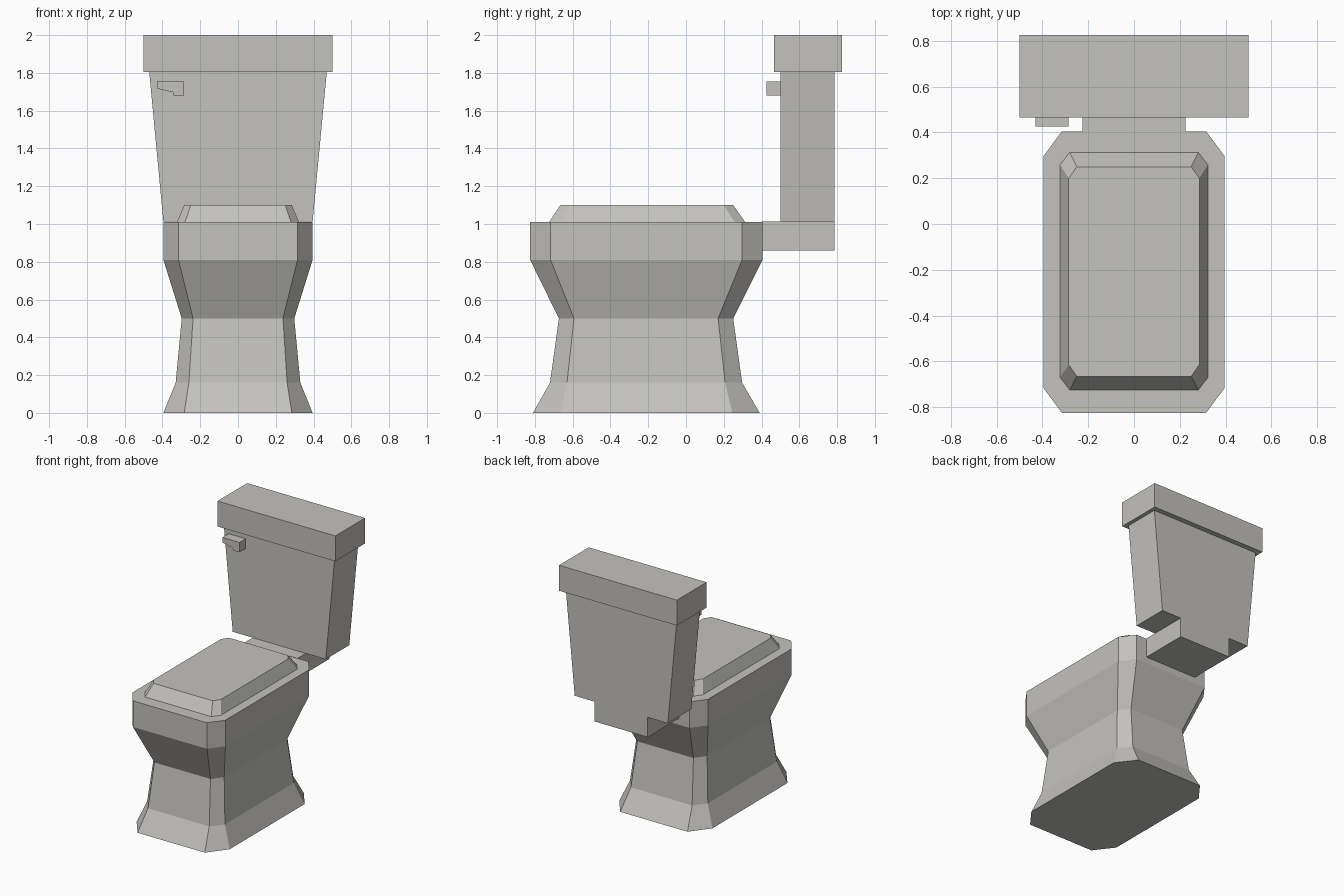
import bpy
import bmesh

cube = bpy.data.objects.get("Cube")
if cube:
    bpy.data.objects.remove(cube, do_unlink=True)

# Single ceramic colour
ceramic = bpy.data.materials.new("warm grey ceramic")
ceramic.use_nodes = True
colour = (0.55, 0.54, 0.51, 1)
ceramic.diffuse_color = colour
ceramic.node_tree.nodes["Principled BSDF"].inputs["Base Color"].default_value = colour


def loft(name, rings):
    """Join matching rings of points into a capped, flat-shaded solid."""
    bm = bmesh.new()
    loops = [[bm.verts.new(p) for p in ring] for ring in rings]
    for low, high in zip(loops, loops[1:]):
        for i in range(len(low)):
            j = (i + 1) % len(low)
            bm.faces.new((low[i], low[j], high[j], high[i]))
    bm.faces.new(loops[0][::-1])
    bm.faces.new(loops[-1])
    bmesh.ops.recalc_face_normals(bm, faces=bm.faces)
    mesh = bpy.data.meshes.new(name)
    bm.to_mesh(mesh)
    bm.free()
    mesh.materials.append(ceramic)
    obj = bpy.data.objects.new(name, mesh)
    bpy.context.collection.objects.link(obj)
    return obj


def rectangle(z, half, front, back):
    return [(-half, front, z), (half, front, z), (half, back, z), (-half, back, z)]


def octagon(z, half, front, back, cut_x, cut_y):
    """Rectangle with its corners cut off."""
    x, f, b = half - cut_x, front + cut_y, back - cut_y
    outline = [(-x, front), (x, front), (half, f), (half, b),
               (x, back), (-x, back), (-half, b), (-half, f)]
    return [(px, py, z) for px, py in outline]


# Pedestal and bowl: flared foot, waist, straight rim
loft("bowl", [
    octagon(0, 0.395, -0.81, 0.39, 0.11, 0.145),
    octagon(0.16, 0.33, -0.72, 0.297, 0.07, 0.09),
    octagon(0.5, 0.298, -0.673, 0.25, 0.06, 0.08),
    octagon(0.81, 0.395, -0.825, 0.405, 0.08, 0.108),
    octagon(1.01, 0.395, -0.825, 0.405, 0.08, 0.108),
])

# Closed seat lid with sloping edge
loft("seat_lid", [
    octagon(1.01, 0.323, -0.725, 0.313, 0.042, 0.055),
    octagon(1.10, 0.285, -0.665, 0.25, 0.035, 0.05),
])

# Shelf joining the bowl to the tank
loft("tank_shelf", [rectangle(z, 0.225, 0.40, 0.785) for z in (0.86, 1.012)])

# Tapered tank and its overhanging cover
loft("tank", [rectangle(1.012, 0.395, 0.5, 0.785), rectangle(1.805, 0.47, 0.5, 0.785)])
loft("tank_cover", [rectangle(z, 0.5, 0.465, 0.825) for z in (1.805, 2.0)])

# Flush handle: stepped profile pushed out of the tank front
handle = [(-0.43, 1.755), (-0.285, 1.755), (-0.285, 1.68),
          (-0.34, 1.68), (-0.343, 1.697), (-0.43, 1.717)]
loft("flush_handle", [[(x, y, z) for x, z in handle] for y in (0.425, 0.5)])
